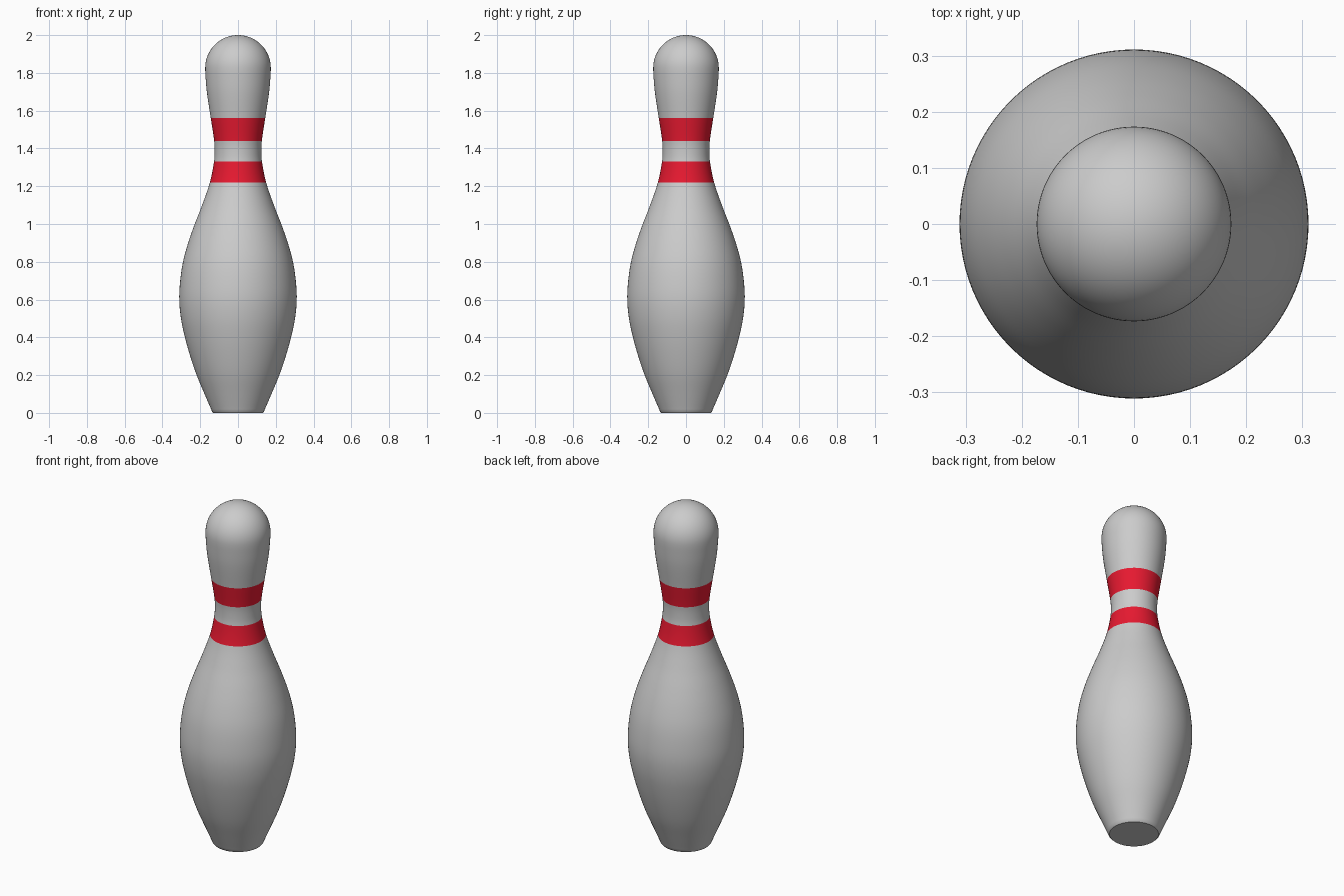
import bpy, bmesh, math

if "Cube" in bpy.data.objects:
    bpy.data.objects.remove(bpy.data.objects["Cube"])

# Profile control points (height, radius)
PROFILE = [(0.0, 0.134), (0.1, 0.177), (0.2, 0.219), (0.3, 0.253), (0.4, 0.281),
           (0.5, 0.302), (0.6, 0.311), (0.7, 0.306), (0.8, 0.291), (0.9, 0.264),
           (1.0, 0.229), (1.1, 0.190), (1.22, 0.149), (1.33, 0.127), (1.385, 0.1235),
           (1.44, 0.126), (1.56, 0.144), (1.7, 0.165), (1.8, 0.173), (1.827, 0.1735)]
SIDES = 96


def slope(i):
    a, b = PROFILE[max(i - 1, 0)], PROFILE[min(i + 1, len(PROFILE) - 1)]
    return (b[1] - a[1]) / (b[0] - a[0])


def radius(z):
    """Smooth cubic through the control points."""
    i = max(k for k in range(len(PROFILE) - 1) if PROFILE[k][0] <= z + 1e-9)
    (z0, r0), (z1, r1) = PROFILE[i], PROFILE[i + 1]
    h = z1 - z0
    t = (z - z0) / h
    return ((2*t**3 - 3*t**2 + 1) * r0 + (t**3 - 2*t**2 + t) * h * slope(i)
            + (3*t**2 - 2*t**3) * r1 + (t**3 - t**2) * h * slope(i + 1))


def wall(z0, z1, steps):
    return [(radius(z), z) for z in (z0 + (z1 - z0) * k / steps for k in range(steps + 1))]


def lathe(name, pts, material=None):
    bm = bmesh.new()
    verts = [bm.verts.new((r, 0, z)) for r, z in pts]
    edges = [bm.edges.new(p) for p in zip(verts, verts[1:])]
    bmesh.ops.spin(bm, geom=verts + edges, cent=(0, 0, 0), axis=(0, 0, 1),
                   angle=math.tau, steps=SIDES, use_duplicate=False)
    bmesh.ops.remove_doubles(bm, verts=bm.verts[:], dist=1e-5)
    bmesh.ops.recalc_face_normals(bm, faces=bm.faces[:])
    # Make sure the open bands also face outwards
    if sum(f.normal.xy.dot(f.calc_center_median().xy) for f in bm.faces) < 0:
        bmesh.ops.reverse_faces(bm, faces=bm.faces[:])
    mesh = bpy.data.meshes.new(name)
    bm.to_mesh(mesh)
    bm.free()
    ob = bpy.data.objects.new(name, mesh)
    bpy.context.collection.objects.link(ob)
    if material:
        mesh.materials.append(material)
    bpy.ops.object.select_all(action='DESELECT')
    ob.select_set(True)
    bpy.context.view_layer.objects.active = ob
    bpy.ops.object.shade_smooth_by_angle(angle=math.radians(35))


red = bpy.data.materials.new("red")
red.diffuse_color = (0.8, 0.01, 0.03, 1)
red.use_nodes = True
red.node_tree.nodes["Principled BSDF"].inputs["Base Color"].default_value = red.diffuse_color

# Belly with a flat foot and a tiny rounded rim
lathe("belly", [(0, 0), (0.131, 0), (0.137, 0.006)] + wall(0.02, 1.22, 60))
# Neck and its two stripes
lathe("lower_stripe", wall(1.22, 1.33, 8), red)
lathe("neck", wall(1.33, 1.44, 8))
lathe("upper_stripe", wall(1.44, 1.56, 8), red)
# Head with a domed top
dome = [(0.1735 * math.cos(a), 1.827 + 0.173 * math.sin(a))
        for a in (math.pi / 2 * k / 20 for k in range(1, 20))]
lathe("head", wall(1.56, 1.827, 16) + dome + [(0, 2.0)])
